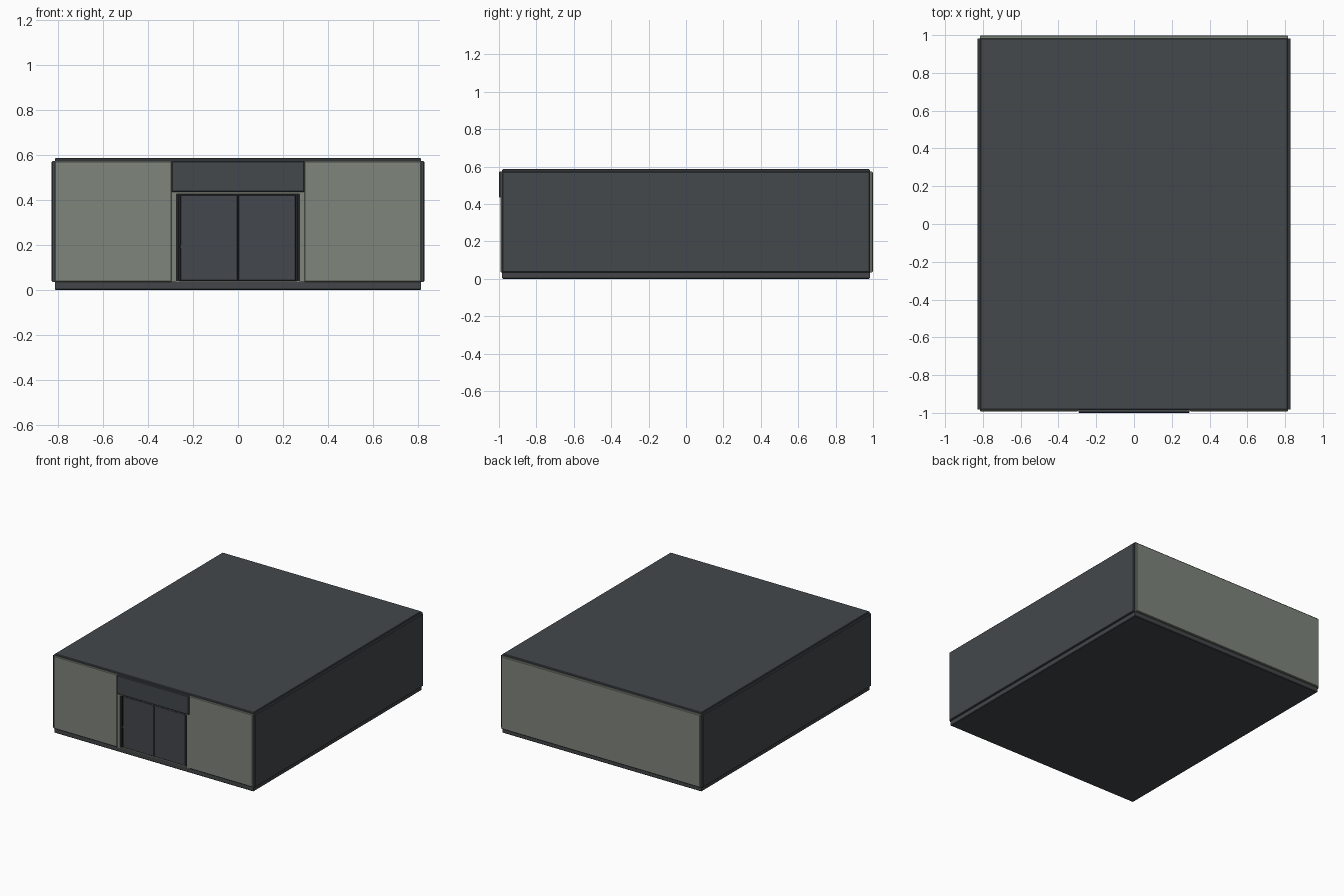
import bpy, bmesh
from mathutils import Vector

if "Cube" in bpy.data.objects:
    bpy.data.objects.remove(bpy.data.objects["Cube"])


def material(name, rgb):
    m = bpy.data.materials.new(name)
    lin = [((c / 255 + 0.055) / 1.055) ** 2.4 for c in rgb]
    m.diffuse_color = (*lin, 1)
    m.use_nodes = True
    m.node_tree.nodes["Principled BSDF"].inputs["Base Color"].default_value = m.diffuse_color
    return m


SLATE = material("slate panel", (67, 72, 76))
GREEN = material("grey green wall", (127, 133, 123))
DOOR = material("door grey", (68, 71, 77))
BASE = material("base grey", (66, 69, 72))
BLACK = material("dark gap", (32, 34, 37))


def box(name, lo, hi, mat, outward=None, bevel=0.004):
    """Box from corner to corner; only the edges of the outward face are chamfered."""
    bm = bmesh.new()
    bmesh.ops.create_cube(bm, size=1)
    lo, hi = Vector(lo), Vector(hi)
    for v in bm.verts:
        v.co = Vector([(lo[i] + hi[i]) / 2 + v.co[i] * (hi[i] - lo[i]) for i in range(3)])
    bm.normal_update()
    if outward:
        face = max(bm.faces, key=lambda f: f.normal.dot(Vector(outward)))
        bmesh.ops.bevel(bm, geom=list(face.edges), offset=bevel, segments=1, affect='EDGES')
    mesh = bpy.data.meshes.new(name)
    bm.to_mesh(mesh)
    bm.free()
    mesh.materials.append(mat)
    ob = bpy.data.objects.new(name, mesh)
    bpy.context.collection.objects.link(ob)
    return ob


X, Y, Z0, Z1 = 0.815, 0.983, 0.035, 0.573

# Floor slab and roof
box("floor_base", (-X, -Y, 0), (X, Y, Z0), BASE, (0, 0, -1))
box("roof", (-X, -Y, Z1), (X, Y, 0.586), SLATE, (0, 0, 1))

# Side and back walls
for s, side in ((-1, "left"), (1, "right")):
    x0, x1 = sorted((s * X, s * 0.829))
    box(side + "_wall", (x0, -Y, Z0), (x1, Y, Z1), SLATE, (s, 0, 0))
box("back_wall", (-X, Y, Z0), (X, 0.999, Z1), GREEN, (0, 1, 0))

# Front wall panels and door frame
for s, side in ((-1, "left"), (1, "right")):
    a, b = sorted((s * 0.295, s * X))
    box(side + "_front_wall", (a, -0.992, Z0), (b, -0.972, Z1), GREEN, (0, -1, 0))
    a, b = sorted((s * 0.274, s * 0.295))
    box(side + "_door_jamb", (a, -0.99, Z0), (b, -0.965, 0.44), GREEN)
    # Sliding door leaf, with a slim upright beside it
    a, b = sorted((s * 0.002, s * 0.256))
    box(side + "_door", (a, -0.982, 0.04), (b, -0.968, 0.422), DOOR, (0, -1, 0), 0.003)
    a, b = sorted((s * 0.262, s * 0.274))
    box(side + "_door_track", (a, -0.983, Z0), (b, -0.968, 0.426), BLACK)
box("door_lintel", (-0.274, -0.99, 0.426), (0.274, -0.965, 0.44), GREEN)
box("door_sill", (-0.274, -0.988, Z0), (0.274, -0.968, 0.039), GREEN)
box("door_backing", (-0.274, -0.969, Z0), (0.274, -0.963, 0.43), BLACK)
box("door_handle", (-0.261, -0.985, 0.185), (-0.253, -0.98, 0.2), BLACK)

# Header over the doors
box("door_header", (-0.295, -1.0, 0.435), (0.295, -0.972, Z1), SLATE, (0, -1, 0))
